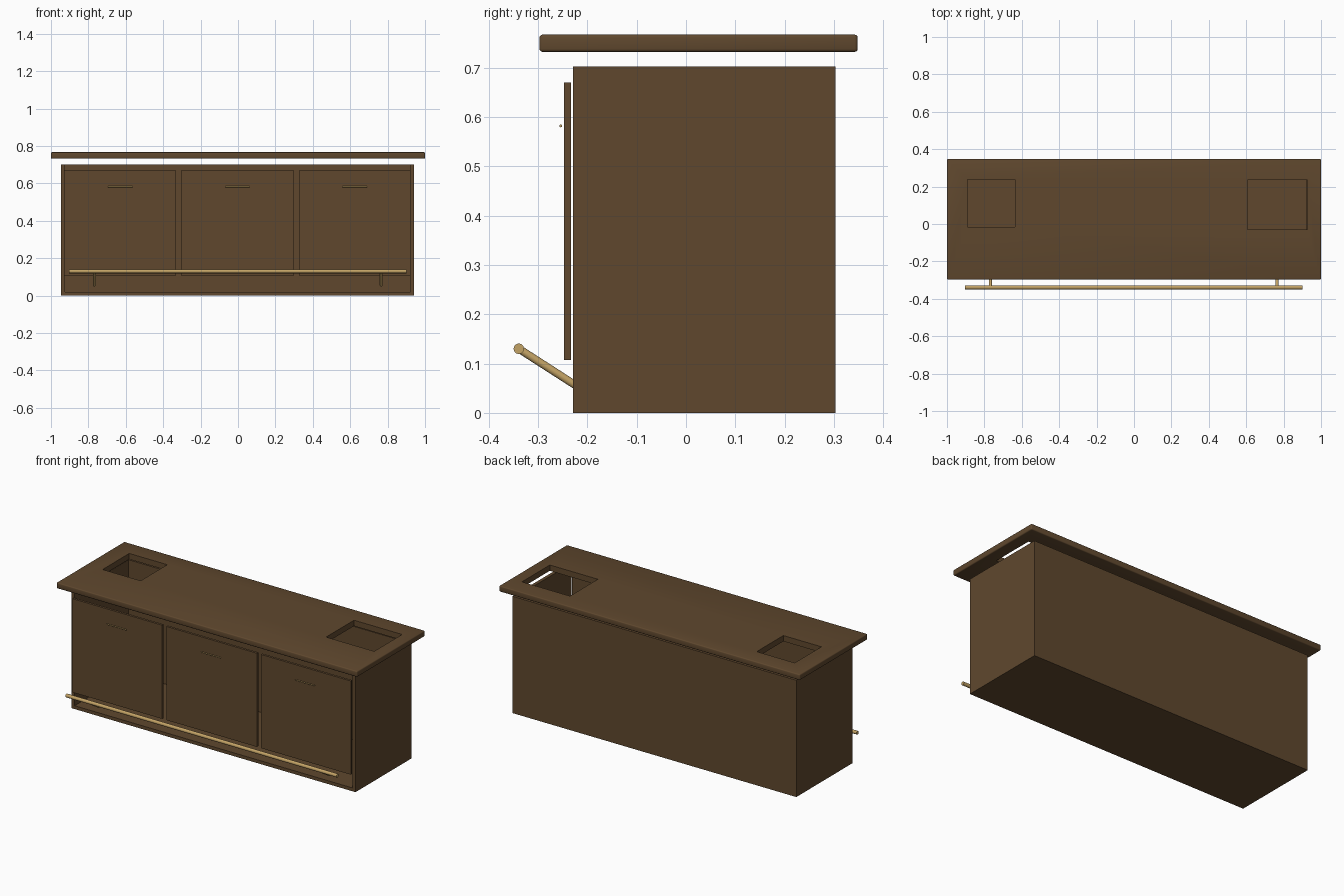
import bpy
from mathutils import Vector

if "Cube" in bpy.data.objects:
    bpy.data.objects.remove(bpy.data.objects["Cube"])


def material(name, rgb):
    m = bpy.data.materials.new(name)
    m.diffuse_color = (*rgb, 1)
    m.use_nodes = True
    m.node_tree.nodes["Principled BSDF"].inputs["Base Color"].default_value = m.diffuse_color
    return m


wood = material("dark_wood", (0.115, 0.064, 0.027))
brass = material("brass", (0.54, 0.36, 0.13))


def box(name, x, y, z, mat=wood):
    lo, hi = Vector((x[0], y[0], z[0])), Vector((x[1], y[1], z[1]))
    bpy.ops.mesh.primitive_cube_add(size=1, location=(lo + hi) / 2)
    ob = bpy.context.object
    ob.name = name
    ob.scale = hi - lo
    bpy.ops.object.transform_apply(location=False, rotation=False, scale=True)
    ob.data.materials.append(mat)
    return ob


def rod(name, a, b, r, sides=24):
    a, b = Vector(a), Vector(b)
    d = b - a
    bpy.ops.mesh.primitive_cylinder_add(radius=r, depth=d.length, vertices=sides,
                                        location=(a + b) / 2,
                                        rotation=d.to_track_quat('Z', 'Y').to_euler())
    ob = bpy.context.object
    ob.name = name
    ob.data.materials.append(brass)
    bpy.ops.object.shade_smooth_by_angle()
    return ob


def apply(ob, mod):
    bpy.context.view_layer.objects.active = ob
    bpy.ops.object.modifier_apply(modifier=mod.name)


# counter top: rounded slab with two rectangular openings
top = box("counter_top", (-1, 1), (-0.297, 0.348), (0.732, 0.767))
bev = top.modifiers.new("round", 'BEVEL')
bev.width, bev.segments = 0.006, 3
apply(top, bev)
for x, y in (((-0.89, -0.637), (-0.015, 0.238)), ((0.607, 0.927), (-0.03, 0.235))):
    cutter = box("opening_cutter", x, y, (0.6, 0.9))
    cutter.hide_render = True
    cut = top.modifiers.new("opening", 'BOOLEAN')
    cut.object, cut.operation, cut.solver = cutter, 'DIFFERENCE', 'EXACT'
    apply(top, cut)
    bpy.data.objects.remove(cutter)
bpy.ops.object.select_all(action='DESELECT')
top.select_set(True)
bpy.context.view_layer.objects.active = top
bpy.ops.object.shade_smooth_by_angle()

# cabinet shell, open at the top and front
L, R, F, B, H, T = -0.946, 0.942, -0.229, 0.303, 0.702, 0.02
box("left_panel", (L, L + T), (F, B), (0, H))
box("right_panel", (R - T, R), (F, B), (0, H))
box("back_panel", (L + T, R - T), (B - T, B), (0, H))
box("bottom_panel", (L + T, R - T), (F, B - T), (0, T))

# three doors with thin bar handles
for side, x0, x1 in (("left", -0.929, -0.331), ("middle", -0.304, 0.299), ("right", 0.326, 0.923)):
    box(side + "_door", (x0, x1), (-0.247, -0.233), (0.107, 0.67))
    c = (x0 + x1) / 2
    rod(side + "_handle", (c - 0.065, -0.254, 0.582), (c + 0.065, -0.254, 0.582), 0.003, 12)

# foot rail and its slanted brackets
rod("foot_rail", (-0.904, -0.339, 0.13), (0.9, -0.339, 0.13), 0.0105)
for side, x in (("left", -0.768), ("right", 0.765)):
    rod(side + "_rail_bracket", (x, -0.339, 0.13), (x, -0.224, 0.056), 0.008)
